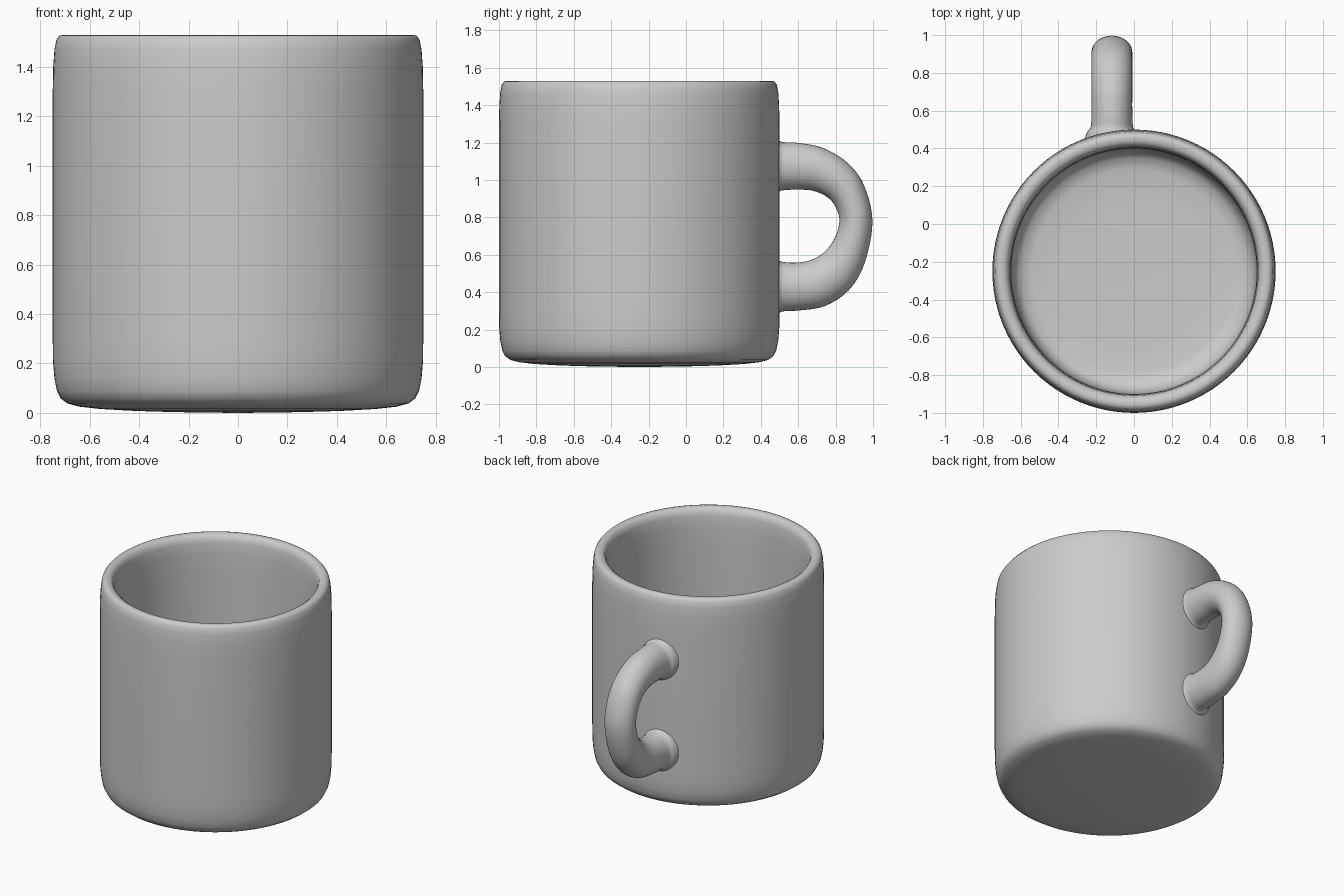
import bpy, bmesh, math
from mathutils import Vector

CUP_Y = -0.25      # centre of the cup body
HANDLE_X = -0.117  # centre of the handle


def spline(points, steps):
    """Catmull-Rom curve through tuples of any length."""
    pts = [Vector(p) for p in points]
    pts = [2 * pts[0] - pts[1]] + pts + [2 * pts[-1] - pts[-2]]
    out = []
    for i in range(1, len(pts) - 2):
        a, b, c, d = pts[i - 1:i + 3]
        for k in range(steps):
            t = k / steps
            out.append(0.5 * (2 * b + (c - a) * t + (2 * a - 5 * b + 4 * c - d) * t ** 2
                              + (3 * b - a - 3 * c + d) * t ** 3))
    return out + [pts[-2]]


def skin(name, rings):
    """Join closed rings of points into a smooth capped surface."""
    bm = bmesh.new()
    loops = [[bm.verts.new(p) for p in ring] for ring in rings]
    n = len(loops[0])
    for a, b in zip(loops, loops[1:]):
        for i in range(n):
            j = (i + 1) % n
            bm.faces.new((a[i], a[j], b[j], b[i]))
    bm.faces.new(loops[0][::-1])
    bm.faces.new(loops[-1])
    bmesh.ops.recalc_face_normals(bm, faces=bm.faces)
    for f in bm.faces:
        f.smooth = True
    mesh = bpy.data.meshes.new(name)
    bm.to_mesh(mesh)
    bm.free()
    obj = bpy.data.objects.new(name, mesh)
    bpy.context.collection.objects.link(obj)
    return obj


# Cup body: outer base, outer wall, rounded lip, inner wall, inner floor
profile = [
    (0.02, 0.0), (0.25, 0.003), (0.42, 0.008), (0.56, 0.016), (0.64, 0.025),
    (0.69, 0.038), (0.717, 0.058), (0.733, 0.09), (0.743, 0.14), (0.749, 0.21),
    (0.75, 0.30), (0.75, 0.75), (0.75, 1.30), (0.748, 1.40), (0.743, 1.47),
    (0.735, 1.51), (0.722, 1.527), (0.705, 1.53), (0.685, 1.527), (0.668, 1.515),
    (0.658, 1.48), (0.653, 1.40), (0.65, 1.25), (0.65, 0.75), (0.65, 0.32),
    (0.645, 0.22), (0.63, 0.16), (0.60, 0.125), (0.54, 0.11), (0.40, 0.103),
    (0.20, 0.10), (0.02, 0.10)]
SEGMENTS = 96
angles = [2 * math.pi * i / SEGMENTS for i in range(SEGMENTS)]
skin("cup_body", [[(r * math.cos(a), CUP_Y + r * math.sin(a), z) for a in angles]
                  for r, z in profile])

# Handle: outer y, outer z, inner y, inner z, half width (flared where it joins)
sections = [
    (0.43, 1.235, 0.43, 0.915, 0.150), (0.485, 1.222, 0.485, 0.928, 0.132),
    (0.515, 1.203, 0.515, 0.944, 0.112), (0.60, 1.198, 0.59, 0.948, 0.108),
    (0.73, 1.172, 0.68, 0.942, 0.108), (0.86, 1.095, 0.76, 0.905, 0.108),
    (0.95, 0.975, 0.805, 0.845, 0.108), (0.997, 0.78, 0.82, 0.775, 0.108),
    (0.955, 0.555, 0.795, 0.69, 0.108), (0.87, 0.41, 0.74, 0.615, 0.108),
    (0.74, 0.325, 0.67, 0.573, 0.108), (0.60, 0.302, 0.59, 0.558, 0.108),
    (0.515, 0.297, 0.515, 0.562, 0.112), (0.485, 0.278, 0.485, 0.578, 0.132),
    (0.43, 0.265, 0.43, 0.591, 0.150)]
rings = []
for oy, oz, iy, iz, w in spline(sections, 5):
    mid = Vector((HANDLE_X, (oy + iy) / 2, (oz + iz) / 2))
    half = Vector((0, (oy - iy) / 2, (oz - iz) / 2))
    rings.append([mid + half * math.cos(a) + Vector((w * math.sin(a), 0, 0))
                  for a in (2 * math.pi * i / 40 for i in range(40))])
skin("handle", rings)
